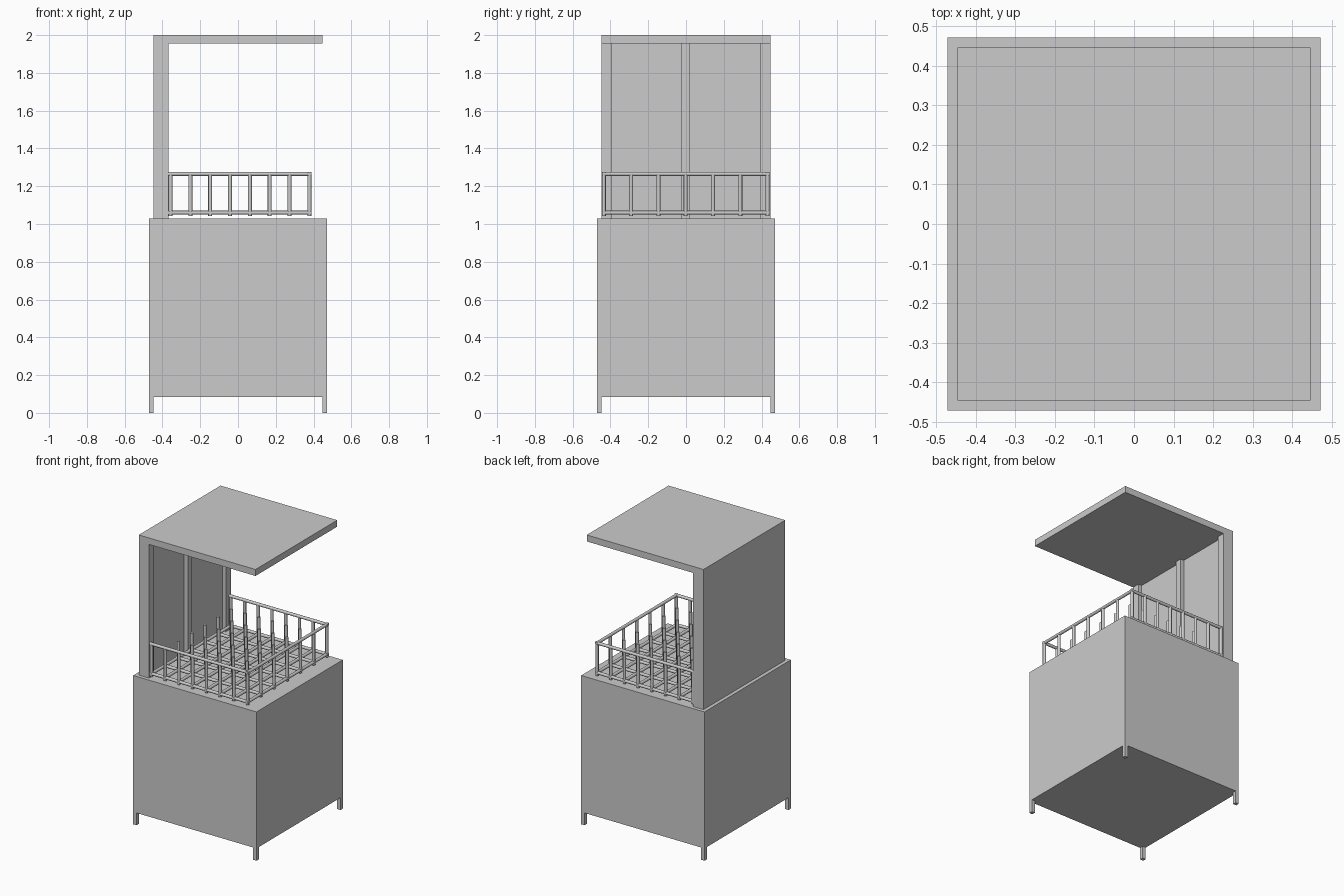
import bpy, bmesh
from mathutils import Vector

if "Cube" in bpy.data.objects:
    bpy.data.objects.remove(bpy.data.objects["Cube"])

grey = bpy.data.materials.new("light_grey")
grey.diffuse_color = (0.6, 0.6, 0.6, 1)
grey.use_nodes = True
grey.node_tree.nodes["Principled BSDF"].inputs["Base Color"].default_value = grey.diffuse_color


def finish(bm, name):
    me = bpy.data.meshes.new(name)
    bm.to_mesh(me)
    bm.free()
    me.materials.append(grey)
    ob = bpy.data.objects.new(name, me)
    bpy.context.collection.objects.link(ob)
    return ob


def box(name, lo, hi):
    lo, hi = Vector(lo), Vector(hi)
    bm = bmesh.new()
    bmesh.ops.create_cube(bm, size=1)
    bmesh.ops.scale(bm, vec=hi - lo, verts=bm.verts)
    bmesh.ops.translate(bm, vec=(lo + hi) / 2, verts=bm.verts)
    return finish(bm, name)


def rods(name, segments, r=0.0105, sides=12):
    bm = bmesh.new()
    for a, b in segments:
        a, b = Vector(a), Vector(b)
        d = b - a
        new = bmesh.ops.create_cone(bm, cap_ends=True, segments=sides,
                                    radius1=r, radius2=r, depth=d.length)["verts"]
        bmesh.ops.rotate(bm, verts=new, matrix=d.to_track_quat('Z', 'Y').to_matrix())
        bmesh.ops.translate(bm, verts=new, vec=(a + b) / 2)
    for f in bm.faces:
        f.smooth = len(f.verts) == 4
    return finish(bm, name)


# Cabinet on four short legs
C = 0.472
box("cabinet", (-C, -C, 0.085), (C, C, 1.03))
for sx in (-1, 1):
    for sy in (-1, 1):
        x, y = sx * (C - 0.0125), sy * (C - 0.0125)
        box("leg", (x - 0.0125, y - 0.0125, 0), (x + 0.0125, y + 0.0125, 0.085))

# Wall with three ribs, and the roof
H = 0.447
box("wall_panel", (-H, -H, 1.03), (-0.395, H, 1.955))
for y0, y1 in ((-H, -0.395), (-0.024, 0.022), (0.392, H)):
    box("wall_rib", (-0.396, y0, 1.03), (-0.368, y1, 1.955))
box("roof", (-H, -H, 1.955), (H, H, 2.0))

# Rack: crossed floor wires, rails on three sides, posts and pins
xs = [-0.357 + i * 0.105 for i in range(8)]
ys = [-0.435 + i * 0.1445 for i in range(7)]
x0, x1, y0, y1 = xs[0], xs[-1], ys[0], ys[-1]
zf, zt, e = 1.06, 1.265, 0.01
rods("rack_floor",
     [((x, y0 - e, zf), (x, y1 + e, zf)) for x in xs] +
     [((x0 - e, y, zf), (x1 + e, y, zf)) for y in ys])
rods("rack_rail", [((x0 - e, y0, zt), (x1 + e, y0, zt)),
                   ((x0 - e, y1, zt), (x1 + e, y1, zt)),
                   ((x1, y0 - e, zt), (x1, y1 + e, zt))])
posts = [(x, y) for x in xs for y in (y0, y1)] + [(x1, y) for y in ys[1:-1]]
rods("rack_posts", [((x, y, 1.042), (x, y, zt)) for x, y in posts])
rods("rack_pins", [((x, y, 1.042), (x, y, 1.26)) for x in xs[1:-1] for y in ys[1:-1]])
